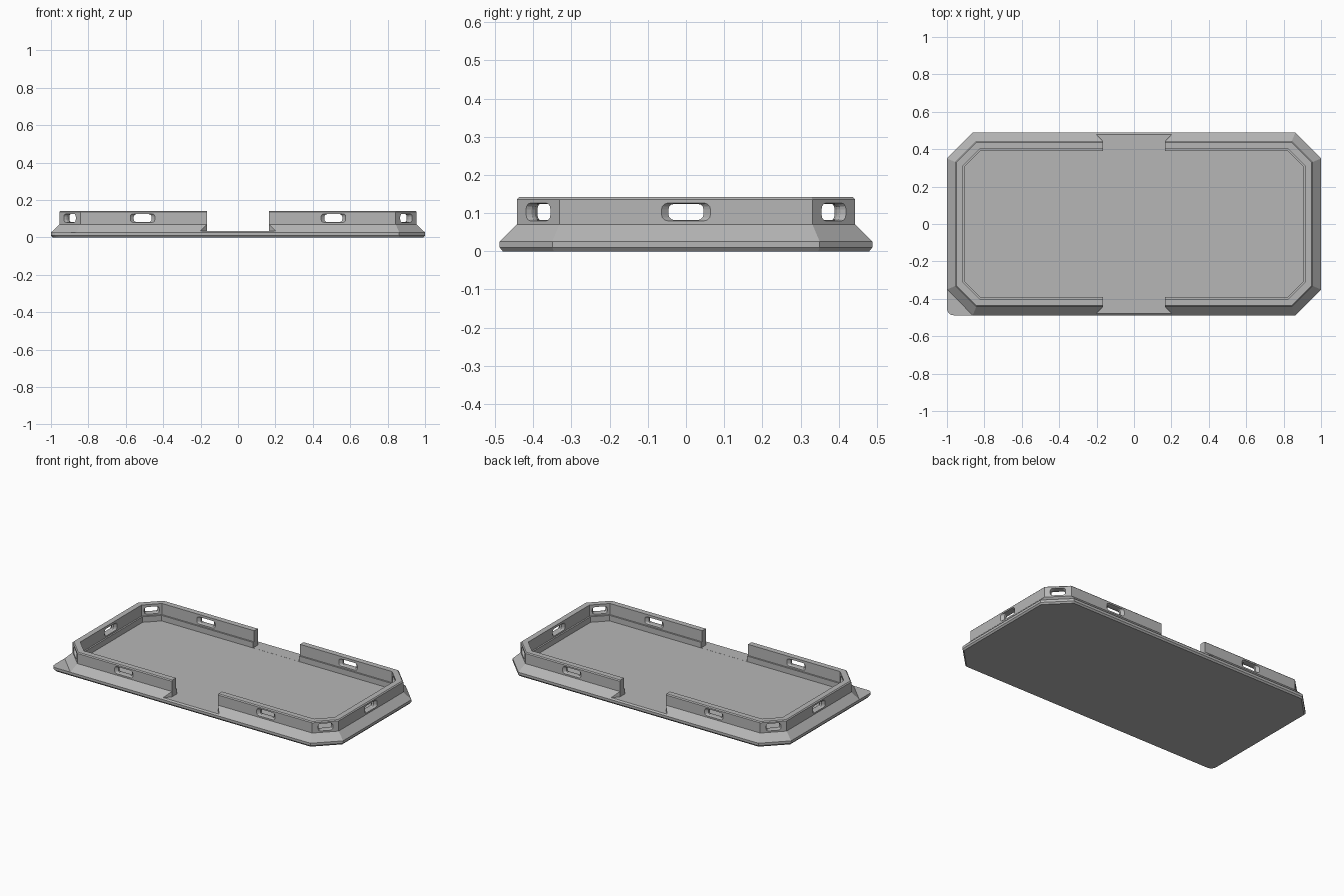
import bpy, bmesh, math
from mathutils import Vector

if "Cube" in bpy.data.objects:
    bpy.data.objects.remove(bpy.data.objects["Cube"])

grey = bpy.data.materials.new("plain grey")
grey.use_nodes = True
grey.diffuse_color = (0.47, 0.47, 0.47, 1)
grey.node_tree.nodes["Principled BSDF"].inputs["Base Color"].default_value = (0.47, 0.47, 0.47, 1)

HALF_X, HALF_Y, DIAGONAL = 1.0, 0.488, 1.35
WALL = 0.045          # inset of the wall's outer face
SLOT_Z = 0.103


def loft(bm, rings):
    """Skin a stack of equal-length rings and cap both ends."""
    loops = [[bm.verts.new(p) for p in ring] for ring in rings]
    for a, b in zip(loops, loops[1:]):
        for i in range(len(a)):
            j = (i + 1) % len(a)
            bm.faces.new((a[i], a[j], b[j], b[i]))
    bm.faces.new(loops[0])
    bm.faces.new(loops[-1])


def make_object(name, bm):
    bmesh.ops.recalc_face_normals(bm, faces=bm.faces)
    mesh = bpy.data.meshes.new(name)
    bm.to_mesh(mesh)
    bm.free()
    mesh.materials.append(grey)
    obj = bpy.data.objects.new(name, mesh)
    bpy.context.scene.collection.objects.link(obj)
    return obj


def octagon(inset, z):
    """Rectangle with cut corners, shrunk evenly by inset."""
    x, y = HALF_X - inset, HALF_Y - inset
    s = DIAGONAL - inset * math.sqrt(2)
    quarter = [(x, s - x), (s - y, y)]
    half = quarter + [(-a, b) for a, b in reversed(quarter)]
    return [(a, b, z) for a, b in half + [(-a, -b) for a, b in half]]


def slot_ring(center, normal, depth, w, h):
    """Rounded rectangle lying across the wall at a depth behind its face."""
    side = Vector((-normal.y, normal.x, 0))
    r = min(h * 0.7, 0.017)
    points = []
    for k, (sx, sz) in enumerate([(1, 1), (-1, 1), (-1, -1), (1, -1)]):
        for step in range(4):
            a = math.radians(90 * k + 30 * step)
            u = sx * (w - r) + r * math.cos(a)
            v = sz * (h - r) + r * math.sin(a)
            points.append(center - normal * depth + side * u + Vector((0, 0, v)))
    return points


def add_slot(bm, x, y, normal, w, flare):
    """Slot through the wall, flared towards both faces."""
    c, n = Vector((x, y, SLOT_Z)), Vector(normal).normalized()
    stages = [(-0.012, 1.8), (0.015, 0), (0.027, 0), (0.054, 1.8)]
    loft(bm, [slot_ring(c, n, d, w + flare * f, 0.021 + 0.0022 * f) for d, f in stages])


# Tray: chamfered foot, sloping skirt, wall, inner ledge and floor
bm = bmesh.new()
profile = [(0.008, 0), (0, 0.01), (0, 0.026), (WALL, 0.07), (WALL, 0.136),
           (0.051, 0.142), (0.087, 0.142), (0.087, 0.07), (0.097, 0.07), (0.097, 0.034)]
loft(bm, [octagon(d, z) for d, z in profile])
tray = make_object("tray", bm)

# Gap across the front and back walls, widening through the skirt
bm = bmesh.new()
corner = [(0.165, HALF_Y - WALL), (0.245, HALF_Y + 0.035)]
right = [(x, -y) for x, y in reversed(corner)] + corner
outline = right + [(-x, -y) for x, y in right]
loft(bm, [[(x, y, z) for x, y in outline] for z in (0.0345, 0.3)])
gap_cutter = make_object("gap_cutter", bm)

# Slots in the long walls, the ends and the cut corners
bm = bmesh.new()
corner_x = (HALF_X - WALL + DIAGONAL - WALL * math.sqrt(2) - HALF_Y + WALL) / 2
corner_y = DIAGONAL - WALL * math.sqrt(2) - corner_x
for sx in (1, -1):
    add_slot(bm, sx * (HALF_X - WALL), 0, (sx, 0, 0), 0.046, 0.018)
    for sy in (1, -1):
        add_slot(bm, sx * 0.51, sy * (HALF_Y - WALL), (0, sy, 0), 0.048, 0.018)
        add_slot(bm, sx * corner_x, sy * corner_y, (sx, sy, 0), 0.039, 0.006)
slot_cutter = make_object("slot_cutter", bm)

for cutter in (gap_cutter, slot_cutter):
    cutter.hide_render = True
    mod = tray.modifiers.new(cutter.name, "BOOLEAN")
    mod.operation, mod.solver, mod.object = "DIFFERENCE", "EXACT", cutter

# Bake the cuts and drop the cutters
bpy.context.view_layer.update()
cut = bpy.data.meshes.new_from_object(tray.evaluated_get(bpy.context.evaluated_depsgraph_get()))
tray.modifiers.clear()
tray.data = cut
for cutter in (gap_cutter, slot_cutter):
    bpy.data.objects.remove(cutter)

# Flat tab squaring off one front corner
bm = bmesh.new()
r = 0.035
tab = [(-HALF_X, HALF_X - DIAGONAL)]
for step in range(5):
    a = math.radians(180 + 22.5 * step)
    tab.append((-HALF_X + r + r * math.cos(a), -HALF_Y + r + r * math.sin(a)))
tab.append((HALF_Y - DIAGONAL, -HALF_Y))
loft(bm, [[(x + d, y + d, z) for x, y in tab] for d, z in ((0.008, 0), (0, 0.01), (0, 0.026))])
make_object("corner_tab", bm)
